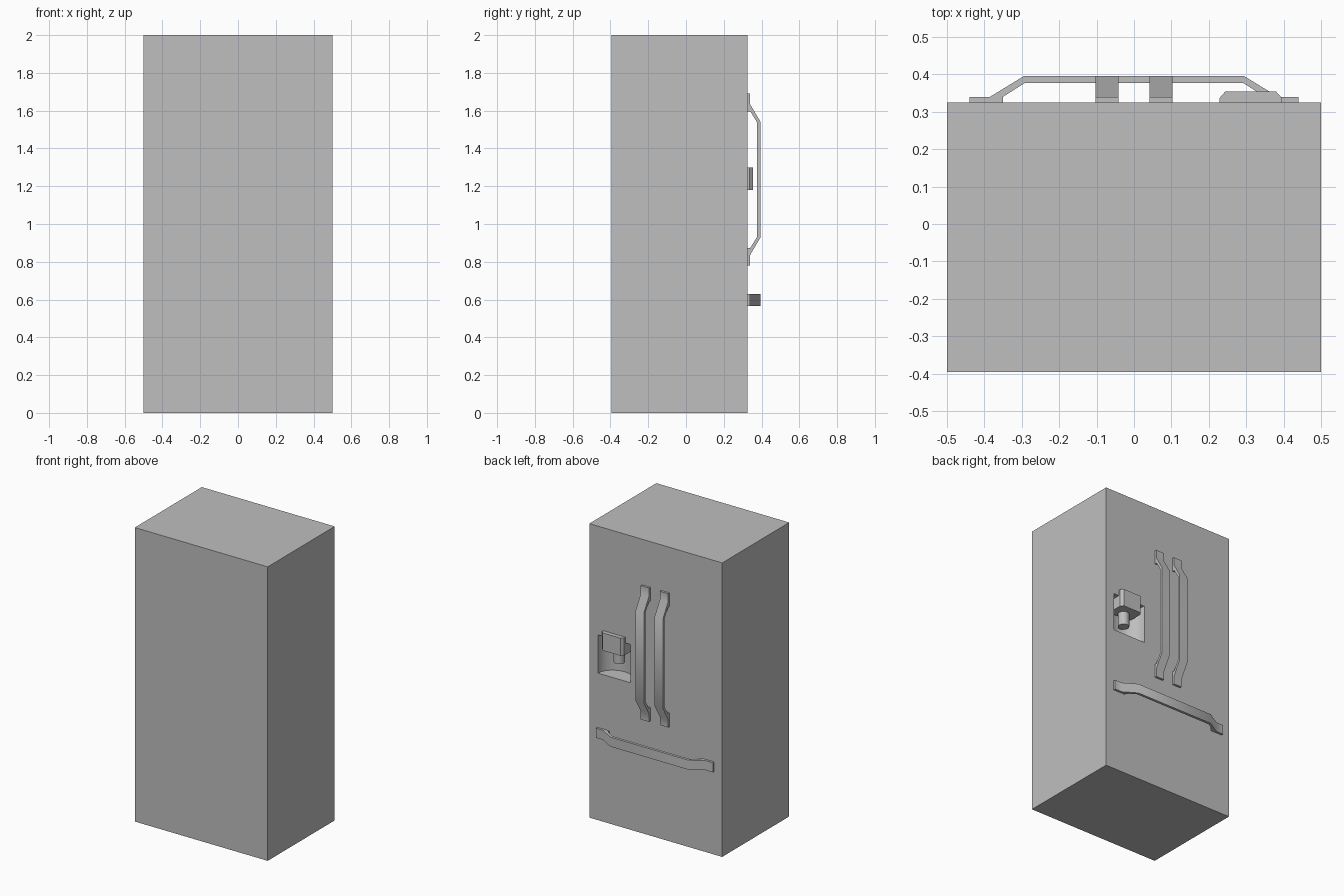
import bpy
import bmesh
import math
from mathutils import Vector

start = bpy.data.objects.get("Cube")
if start:
    bpy.data.objects.remove(start, do_unlink=True)

GREY = (0.52, 0.52, 0.52, 1.0)
metal = bpy.data.materials.new("light grey")
metal.use_nodes = True
metal.diffuse_color = GREY
metal.node_tree.nodes["Principled BSDF"].inputs["Base Color"].default_value = GREY

DOOR = 0.325  # y of the door face


def prism(name, outline, low, high, place, smooth=None):
    """Extrude a 2D outline from low to high; place maps (u, y, w) to x, y, z."""
    bm = bmesh.new()
    face = bm.faces.new([bm.verts.new(place(u, y, low)) for u, y in outline])
    ext = bmesh.ops.extrude_face_region(bm, geom=[face])
    shift = Vector(place(0, 0, high)) - Vector(place(0, 0, low))
    moved = [g for g in ext["geom"] if isinstance(g, bmesh.types.BMVert)]
    bmesh.ops.translate(bm, verts=moved, vec=shift)
    bmesh.ops.recalc_face_normals(bm, faces=bm.faces)
    mesh = bpy.data.meshes.new(name)
    bm.to_mesh(mesh)
    bm.free()
    mesh.materials.append(metal)
    obj = bpy.data.objects.new(name, mesh)
    bpy.context.collection.objects.link(obj)
    if smooth:
        smooth_edges(obj, smooth)
    return obj


def smooth_edges(obj, degrees):
    bpy.ops.object.select_all(action='DESELECT')
    obj.select_set(True)
    bpy.context.view_layer.objects.active = obj
    bpy.ops.object.shade_smooth_by_angle(angle=math.radians(degrees))


def upright(u, y, w):
    return (u, y, w)


# Cabinet
box = [(-0.5, -0.395), (0.5, -0.395), (0.5, DOOR), (-0.5, DOOR)]
cabinet = prism("cabinet", box, 0, 2, upright)

# Round-backed dispenser recess cut into the door
CX, RADIUS, DEPTH, STEPS = 0.312, 0.123, 0.11, 24
arc = [(CX + RADIUS * math.cos(math.pi * i / STEPS),
        DOOR - DEPTH * math.sin(math.pi * i / STEPS)) for i in range(STEPS + 1)]
front = [(CX - RADIUS, DOOR + 0.05), (CX + RADIUS, DOOR + 0.05)]
cutter = prism("recess_cutter", arc + front, 1.0, 1.26, upright)
cutter.hide_render = True
cut = cabinet.modifiers.new("recess", 'BOOLEAN')
cut.operation = 'DIFFERENCE'
cut.solver = 'EXACT'
cut.object = cutter
bpy.context.view_layer.objects.active = cabinet
bpy.ops.object.modifier_apply(modifier=cut.name)
bpy.data.objects.remove(cutter, do_unlink=True)
smooth_edges(cabinet, 30)

# Dispenser head with chamfered front corners
half = [(0.068, 0.354), (0.083, 0.337), (0.083, 0.23)]
head = [(CX + u, y) for u, y in half] + [(CX - u, y) for u, y in reversed(half)]
prism("dispenser_head", head, 1.18, 1.30, upright)

# Round nozzle below the head
ring = [(CX + 0.036 * math.cos(math.tau * i / 24),
         0.27 + 0.036 * math.sin(math.tau * i / 24)) for i in range(24)]
prism("dispenser_nozzle", ring, 1.09, 1.19, upright, 30)

# Bent bar handles: half outline, mirrored about the middle
bar = [(0.295, 0.395), (0.385, 0.34), (0.44, 0.34), (0.44, DOOR),
       (0.35, DOOR), (0.35, 0.34), (0.292, 0.377)]
bar += [(-u, y) for u, y in reversed(bar)]

for side, x in (("left", 0.072), ("right", -0.072)):
    prism(side + "_door_handle", bar, x - 0.031, x + 0.031,
          lambda u, y, w: (w, y, 1.235 + u * 1.034), 40)
prism("drawer_handle", bar, 0.565, 0.63, upright, 40)
